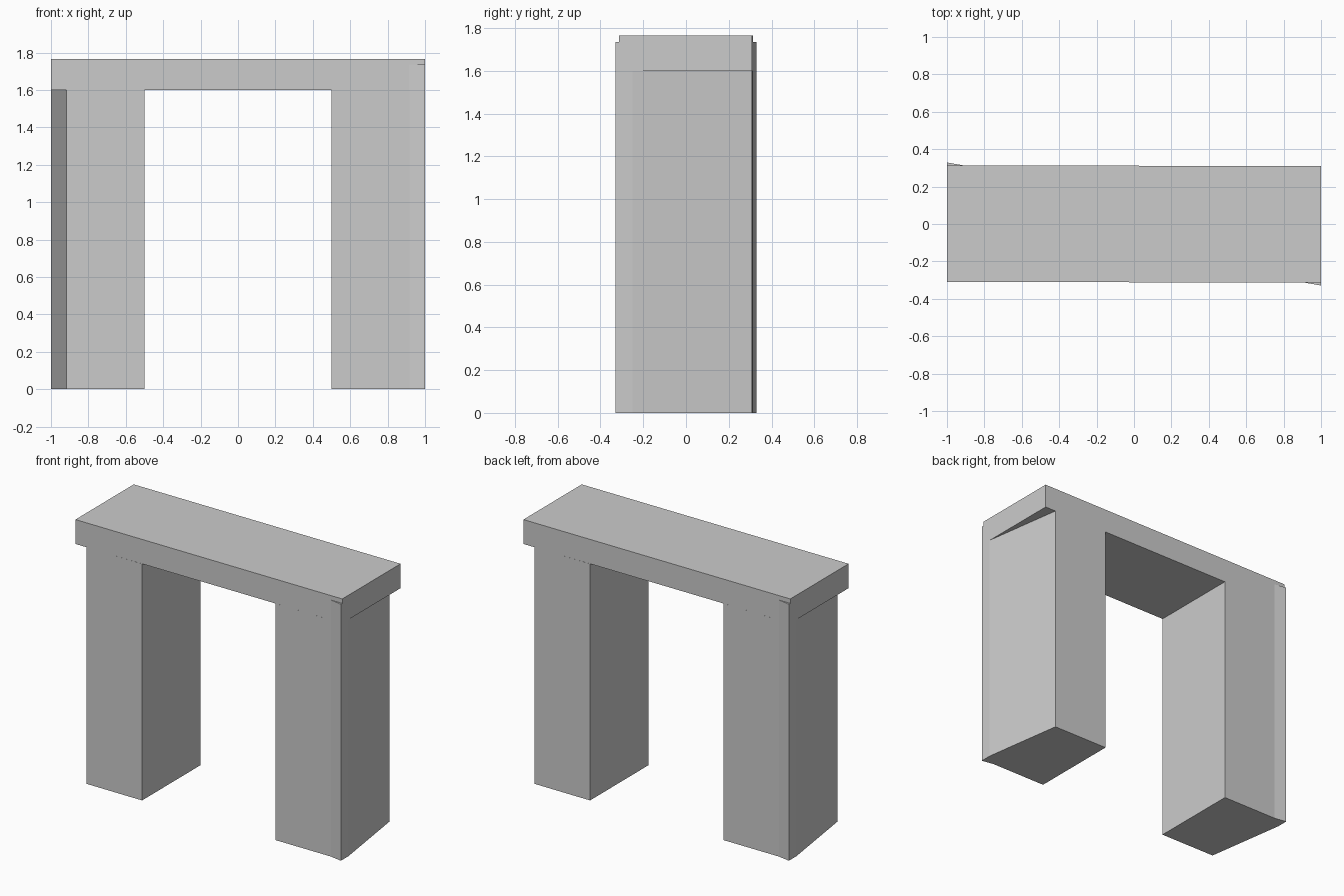
import bpy
import bmesh

cube = bpy.data.objects.get("Cube")
if cube:
    bpy.data.objects.remove(cube, do_unlink=True)

SLAB_BOTTOM, FLARE_TOP, TOP = 1.6, 1.735, 1.765

stone = bpy.data.materials.new("light_grey")
stone.use_nodes = True
grey = (0.6, 0.6, 0.6, 1.0)
stone.diffuse_color = grey
stone.node_tree.nodes["Principled BSDF"].inputs["Base Color"].default_value = grey


def prism(name, outline, low, high, side=1):
    """Extrude a plan outline upward; side=-1 turns it half a turn about z."""
    bm = bmesh.new()
    base = bm.faces.new([bm.verts.new((side * x, side * y, low)) for x, y in outline])
    top = bmesh.ops.extrude_face_region(bm, geom=[base])
    for v in top["geom"]:
        if isinstance(v, bmesh.types.BMVert):
            v.co.z = high
    bmesh.ops.recalc_face_normals(bm, faces=bm.faces)
    mesh = bpy.data.meshes.new(name)
    bm.to_mesh(mesh)
    bm.free()
    mesh.materials.append(stone)
    obj = bpy.data.objects.new(name, mesh)
    bpy.context.collection.objects.link(obj)
    return obj


# Lintel across the top, very slightly skewed in plan
prism("lintel", [(-1, -0.309), (1, -0.314), (1, 0.309), (-1, 0.314)], SLAB_BOTTOM, TOP)

# Legs with a slanted outer side, and a flared corner that rises onto the lintel
leg = [(0.5, -0.313), (0.91, -0.314), (1, -0.314), (1, -0.25), (0.918, 0.309), (0.5, 0.311)]
flare = [(0.91, -0.313), (1, -0.329), (1, -0.314)]
for label, side in (("left", 1), ("right", -1)):
    prism(label + "_leg", leg, 0, SLAB_BOTTOM, side)
    prism(label + "_flared_corner", flare, 0, FLARE_TOP, side)
